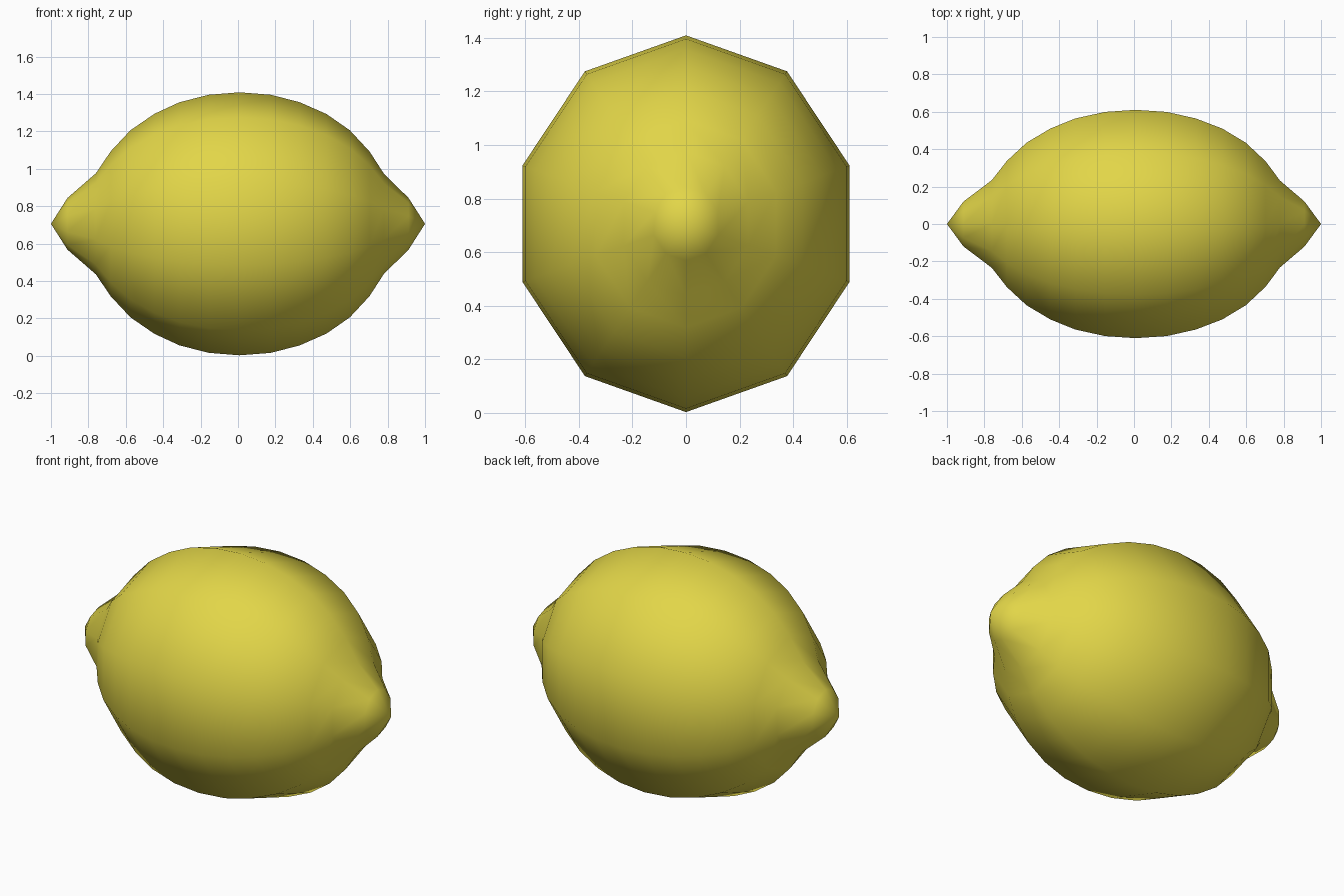
import bpy, bmesh, math

if "Cube" in bpy.data.objects:
    bpy.data.objects.remove(bpy.data.objects["Cube"])

SIDES = 10
CENTRE_Z = 0.706
Y_SCALE = 0.913

# Lemon outline along x: (x, radius), tips are single points
outline = [(-0.912, 0.138), (-0.76, 0.27), (-0.68, 0.388), (-0.575, 0.50),
           (-0.447, 0.588), (-0.313, 0.65), (-0.155, 0.69), (0.008, 0.703),
           (0.175, 0.69), (0.33, 0.65), (0.473, 0.587), (0.598, 0.50),
           (0.703, 0.387), (0.78, 0.268), (0.912, 0.138)]

bm = bmesh.new()


def ring(x, r):
    return [bm.verts.new((x, r * Y_SCALE * math.sin(2 * math.pi * i / SIDES),
                          CENTRE_Z + r * math.cos(2 * math.pi * i / SIDES)))
            for i in range(SIDES)]


rings = [ring(x, r) for x, r in outline]

# Skin between rings
for a, b in zip(rings, rings[1:]):
    for i in range(SIDES):
        j = (i + 1) % SIDES
        bm.faces.new((a[i], a[j], b[j], b[i]))

# Pointed ends
for x, loop in ((-1, rings[0]), (1, rings[-1])):
    tip = bm.verts.new((x, 0, CENTRE_Z))
    for i in range(SIDES):
        bm.faces.new((tip, loop[i], loop[(i + 1) % SIDES]))

bmesh.ops.recalc_face_normals(bm, faces=bm.faces)
for f in bm.faces:
    f.smooth = True

mesh = bpy.data.meshes.new("lemon")
bm.to_mesh(mesh)
bm.free()

# Yellow peel
peel = bpy.data.materials.new("lemon yellow")
peel.diffuse_color = (0.76, 0.67, 0.065, 1)
peel.use_nodes = True
peel.node_tree.nodes["Principled BSDF"].inputs["Base Color"].default_value = peel.diffuse_color
mesh.materials.append(peel)
lemon = bpy.data.objects.new("lemon", mesh)
bpy.context.collection.objects.link(lemon)
